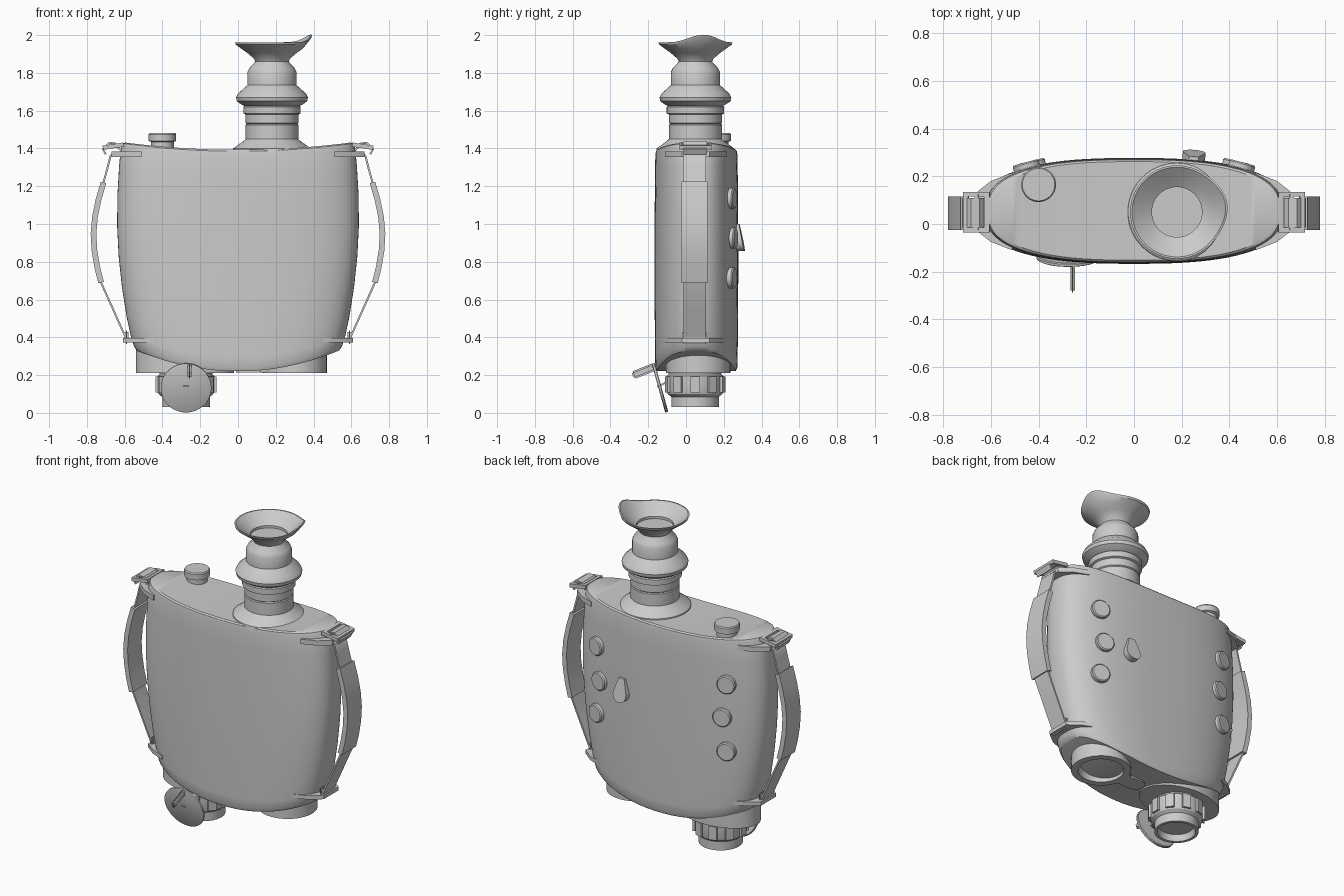
import bpy, bmesh, math
from mathutils import Matrix, Vector

if "Cube" in bpy.data.objects:
    bpy.data.objects.remove(bpy.data.objects["Cube"])

YC, HB, EXP = 0.055, 0.222, 2.6      # body plan: centre y, half depth, roundness


def finish(bm, name, mirror=False):
    bmesh.ops.recalc_face_normals(bm, faces=bm.faces)
    me = bpy.data.meshes.new(name)
    bm.to_mesh(me)
    bm.free()
    ob = bpy.data.objects.new(name, me)
    bpy.context.collection.objects.link(ob)
    if mirror:
        ob.modifiers.new("Mirror", 'MIRROR')
    return ob


def bridge(bm, a, b):
    n = len(a)
    for i in range(n):
        bm.faces.new((a[i], a[(i + 1) % n], b[(i + 1) % n], b[i]))


def lathe(name, prof, centre, n=64, warp=None, matrix=None):
    """Spin (radius, z) points round a vertical axis; ends are capped."""
    bm = bmesh.new()
    rings = []
    for r, z in prof:
        ring = []
        for i in range(n):
            t = 2 * math.pi * i / n
            rr, zz = warp(r, z, t) if warp else (r, z)
            ring.append(bm.verts.new((rr * math.cos(t), rr * math.sin(t), zz)))
        rings.append(ring)
    for a, b in zip(rings, rings[1:]):
        bridge(bm, a, b)
    bm.faces.new(rings[0])
    bm.faces.new(rings[-1])
    m = Matrix.Translation(centre) @ (matrix or Matrix())
    bmesh.ops.transform(bm, matrix=m, verts=bm.verts)
    return finish(bm, name)


def prism(name, pts, z0, z1, mirror=False):
    bm = bmesh.new()
    a = [bm.verts.new((x, y, z0)) for x, y in pts]
    b = [bm.verts.new((x, y, z1)) for x, y in pts]
    bridge(bm, a, b)
    bm.faces.new(a)
    bm.faces.new(b)
    return finish(bm, name, mirror)


def ribbon(name, path, thick, y0, y1):
    """Strap following an xz path, mirrored to both sides."""
    bm = bmesh.new()
    P = [Vector(p) for p in path]
    rings = []
    for i, p in enumerate(P):
        d = (P[min(i + 1, len(P) - 1)] - P[max(i - 1, 0)]).normalized()
        o = Vector((d.y, -d.x)) * thick / 2
        rings.append([bm.verts.new((q.x, y, q.y)) for q, y in
                      ((p + o, y0), (p + o, y1), (p - o, y1), (p - o, y0))])
    for a, b in zip(rings, rings[1:]):
        bridge(bm, a, b)
    bm.faces.new(rings[0])
    bm.faces.new(rings[-1])
    return finish(bm, name, True)


def boxes(name, items, matrix=None, mirror=False, bevel=0.0):
    """items: (centre, size) boxes joined in one mesh."""
    bm = bmesh.new()
    for c, s in items:
        bmesh.ops.create_cube(bm, size=1, matrix=Matrix.Translation(c) @ Matrix.Diagonal((*s, 1)))
    if bevel:
        bmesh.ops.bevel(bm, geom=bm.edges[:], offset=bevel, segments=2, affect='EDGES')
    bmesh.ops.transform(bm, matrix=matrix or Matrix(), verts=bm.verts)
    return finish(bm, name, mirror)


# Body: rounded plan lofted between curved bottom and top edges
def body():
    bm = bmesh.new()
    N = 96

    def ring(w, depth, zf):
        out = []
        for i in range(N):
            t = 2 * math.pi * (i + 0.5) / N
            c, s = math.cos(t), math.sin(t)
            u = math.copysign(abs(c) ** (2 / EXP), c)
            v = math.copysign(abs(s) ** (2 / EXP), s)
            out.append(bm.verts.new((w * u, YC + depth * HB * v, zf(u))))
        return out
    zb = lambda u: 0.24 + 0.11 * u * u
    zt = lambda u: 1.365 + 0.045 * u * u
    rings = [ring(0.535, 0.94, lambda u: zb(u) - 0.02)]
    for t, w in ((0, .55), (.05, .567), (.15, .59), (.3, .615), (.45, .632), (.6, .64),
                 (.75, .639), (.9, .63), (1, .62)):
        rings.append(ring(w, 0.98 + 0.08 * t * (1 - t), lambda u: zb(u) * (1 - t) + zt(u) * t))
    rings.append(ring(0.612, 0.965, lambda u: 1.385 + 0.042 * u * u))
    rings.append(ring(0.595, 0.93, lambda u: 1.393 + 0.038 * u * u))
    for a, b in zip(rings, rings[1:]):
        bridge(bm, a, b)
    for r in (rings[0], rings[-1]):          # caps as strips across the depth
        for i in range(N // 2 - 1):
            bm.faces.new((r[i], r[i + 1], r[N - 2 - i], r[N - 1 - i]))
    finish(bm, "body")


body()

# Eyepiece barrel and flared eyecup with a side wing
EYE = (0.18, 0.05, 0)
lathe("eyepiece_barrel", [(.21, 1.37), (.205, 1.40), (.15, 1.44), (.14, 1.45), (.14, 1.525), (.135, 1.53),
      (.14, 1.535), (.14, 1.58), (.152, 1.585), (.152, 1.62), (.145, 1.625), (.165, 1.635), (.186, 1.65),
      (.19, 1.67), (.18, 1.69), (.13, 1.735), (.13, 1.805), (.12, 1.825), (.088, 1.86), (.08, 1.88)], EYE)


def wing(r, z, t):
    if z < 1.94:
        return r, z
    k = max(0, math.cos(t - 0.2)) ** 8
    return r + 0.018 * k, z + 0.04 * k


lathe("eyecup", [(.085, 1.85), (.095, 1.875), (.13, 1.905), (.165, 1.93), (.192, 1.95), (.196, 1.962),
      (.188, 1.962), (.15, 1.932), (.12, 1.91), (.105, 1.90), (.105, 1.885)], EYE, warp=wing)

# Push button on top
lathe("top_button", [(.06, 1.39), (.06, 1.435), (.073, 1.44), (.073, 1.475), (.068, 1.482)],
      (-0.40, 0.165, 0), 40)


# Round buttons and a teardrop knob on the back, seated on the curved wall
def back_frame(x, z):
    q = (1 - abs(x / 0.638) ** EXP) ** (1 / EXP)
    n = Vector((math.copysign(abs(x / 0.638) ** (EXP - 1), x) / 0.638, q ** (EXP - 1) / HB, 0)).normalized()
    side = Vector((0, 0, 1)).cross(n)
    return (x, YC + HB * q, z), Matrix((side, (0, 0, 1), n)).transposed().to_4x4()


for s in (1, -1):
    for k, (x, z) in enumerate(((.45, 1.135), (.425, .925), (.45, .715))):
        c, m = back_frame(s * x, z)
        lathe(f"back_button_{'right' if s > 0 else 'left'}_{k + 1}",
              [(.056, -.02), (.056, .016), (.05, .022)], c, 32, matrix=m)
c, m = back_frame(0.25, 0.925)
knob = prism("back_knob", [(.048 * math.cos(a), .048 * math.sin(a) - .02) for a in
             [math.pi * (1 - .12 + 1.24 * i / 16) for i in range(17)]] + [(.02, .075), (-.02, .075)], -.01, .02)
for v in knob.data.vertices:                 # slope the knob towards its tip
    if v.co.z > 0:
        v.co.z = 0.028 - 0.2 * v.co.y
knob.data.transform(Matrix.Translation(c) @ m)

# Objective: oval housing, knurled focus ring and hollow front
oval = Matrix.Diagonal((0.26, 0.17, 1, 1))
lathe("objective_housing", [(1, .35), (1, .212)], (-0.28, 0.065, 0), 64, matrix=oval)
LX, LY = -0.275, 0.048
lathe("objective_lens", [(.14, .25), (.14, .205), (.15, .195), (.15, .115), (.145, .10), (.126, .085),
      (.126, .03), (.108, .03), (.100, .07)], (LX, LY, 0))
bm = bmesh.new()
for i in range(10):
    m = Matrix.Translation((LX, LY, 0)) @ Matrix.Rotation(2 * math.pi * i / 10, 4, 'Z')
    bmesh.ops.create_cube(bm, size=1, matrix=m @ Matrix.Translation((.148, 0, .15))
                          @ Matrix.Diagonal((.025, .05, .085, 1)))
finish(bm, "focus_ring_ribs")

# Second aperture: open tube with a rounded tail towards the centre
lathe("aperture_tube", [(.17, .34), (.17, .212), (.13, .212), (.125, .30)], (0.30, 0.065, 0))
arc = [math.pi / 2 + math.pi * i / 14 for i in range(15)]
prism("aperture_tail", [(.17, .155), (.12, .115)] + [(.045 + .055 * math.cos(a), .065 + .055 * math.sin(a))
      for a in arc] + [(.12, .015), (.17, -.025)], .213, .33)

# Lens cap hanging at the front with its pull tab and tether
lathe("lens_cap", [(.13, -.008), (.134, -.004), (.134, .006), (.128, .009)], (-0.275, -0.137, 0.133), 48,
      matrix=Matrix.Rotation(math.radians(105.4), 4, 'X'))
boxes("cap_tab", [((0, 0, 0), (.02, .13, .042))],
      Matrix.Translation((-.257, -.222, .222)) @ Matrix.Rotation(0.38, 4, 'X'), bevel=.008)
boxes("cap_tether", [((0, 0, 0), (.03, .17, .01))],
      Matrix.Translation((-.275, -.075, .175)) @ Matrix.Rotation(0.44, 4, 'X'))

# Strap lugs wrapping the body ends, both sides
LUG = [(.51, .215), (.60, .18), (.67, .125), (.67, -.02), (.60, -.075), (.51, -.11)]
prism("upper_lugs", LUG, 1.355, 1.385, True)
prism("lower_lugs", [(x - .06, y) for x, y in LUG], .372, .396, True)

# Buckles: tilted rectangular frames, and small lower loops
boxes("strap_buckles", [((-.045, 0, 0), (.022, .17, .022)), ((.045, 0, 0), (.022, .17, .022)),
      ((0, .075, 0), (.09, .02, .022)), ((0, -.075, 0), (.09, .02, .022)), ((0, 0, .008), (.018, .15, .018))],
      Matrix.Translation((.66, .05, 1.412)) @ Matrix.Rotation(0.15, 4, 'Y'), True)
boxes("lower_loops", [((.59, .045, .40), (.022, .13, .07))], None, True, .008)

# Hand straps with thick grip pads
ribbon("strap_ends", [(.62, 1.39), (.65, 1.425), (.68, 1.43), (.715, 1.395), (.70, 1.37)], .012, -.015, .11)
ribbon("hand_straps", [(.665, 1.37), (.675, 1.36), (.69, 1.30), (.715, 1.21), (.745, 1.11), (.765, .95),
       (.75, .80), (.725, .69), (.66, .545), (.595, .40)], .010, -.012, .105)
ribbon("grip_pads", [(.712, 1.22), (.738, 1.13), (.757, 1.04), (.765, .95), (.76, .86), (.745, .77),
       (.725, .69)], .03, -.025, .115)

bpy.ops.object.select_all(action='SELECT')
bpy.context.view_layer.objects.active = bpy.data.objects["body"]
bpy.ops.object.shade_smooth_by_angle(angle=math.radians(32))
